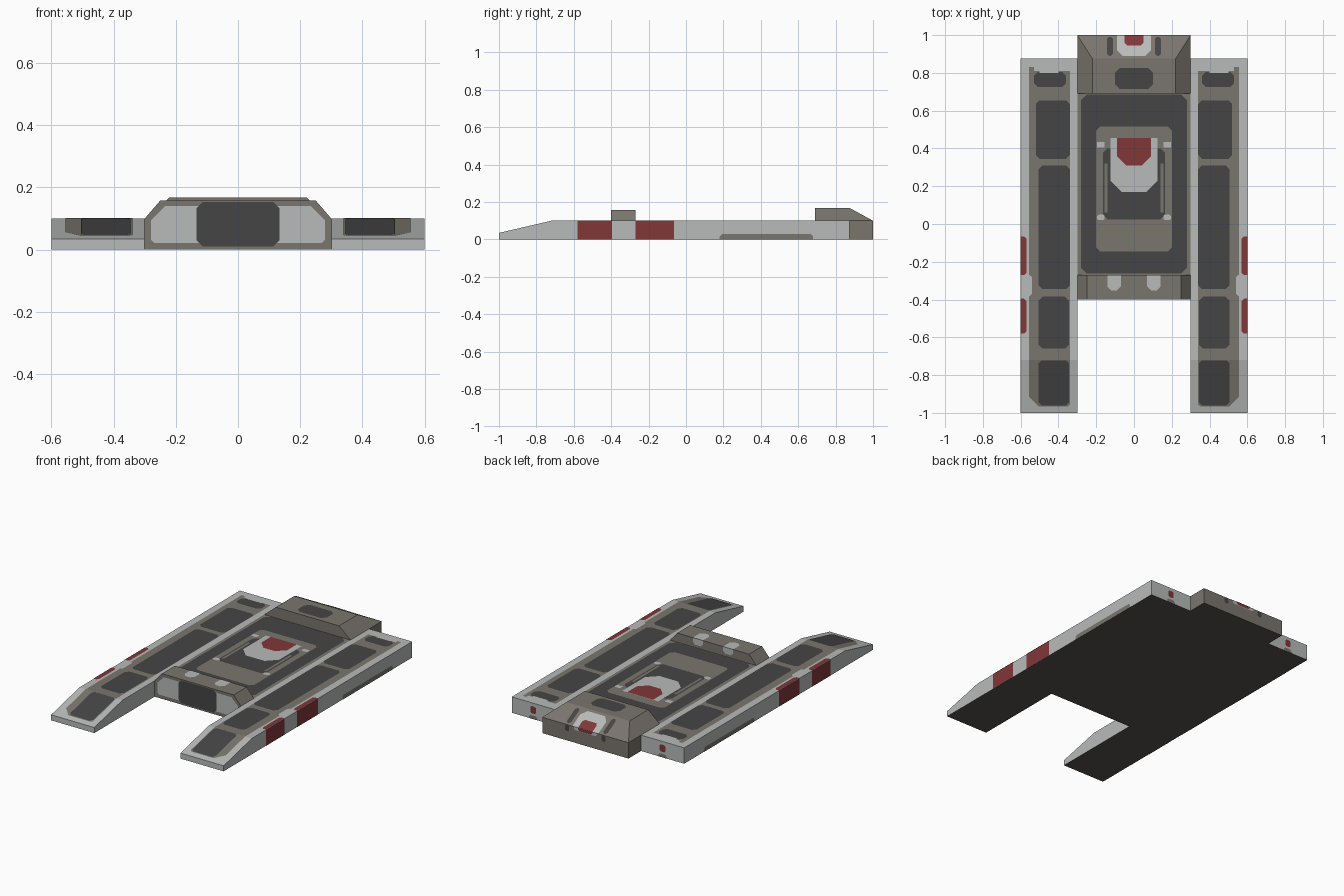
import bpy, bmesh
from mathutils import Vector

if "Cube" in bpy.data.objects:
    bpy.data.objects.remove(bpy.data.objects["Cube"])


def material(name, r, g, b):
    lin = [((c / 255 + 0.055) / 1.055) ** 2.4 for c in (r, g, b)]
    m = bpy.data.materials.new(name)
    m.diffuse_color = (*lin, 1)
    m.use_nodes = True
    m.node_tree.nodes["Principled BSDF"].inputs["Base Color"].default_value = m.diffuse_color
    return m


LIGHT = material("light_grey", 184, 187, 186)
TAN = material("warm_grey", 122, 118, 110)
DARK = material("dark_grey", 69, 69, 69)
RED = material("dull_red", 129, 55, 57)
UNDER = material("underside_brown", 88, 84, 79)


def finish(name, bm, mats):
    me = bpy.data.meshes.new(name)
    bm.to_mesh(me)
    bm.free()
    for m in mats:
        me.materials.append(m)
    ob = bpy.data.objects.new(name, me)
    bpy.context.collection.objects.link(ob)
    return ob


def solid(name, mat, loops):
    """Loft between two matching loops; downward faces get the underside colour."""
    bm = bmesh.new()
    a, b = [[bm.verts.new(p) for p in loop] for loop in loops]
    bm.faces.new(a)
    bm.faces.new(b)
    for i in range(len(a)):
        j = (i + 1) % len(a)
        bm.faces.new((a[i], a[j], b[j], b[i]))
    bmesh.ops.recalc_face_normals(bm, faces=bm.faces)
    for f in bm.faces:
        f.material_index = int(f.normal.z < -0.9)
    return finish(name, bm, (mat, UNDER))


def plate(name, mat, surface, box, cut=0.0, layer=1, cuts=None):
    """Thin painted panel: box (u0, u1, v0, v1) with clipped corners.
    cuts = corner clips in order low-left, low-right, high-right, high-left."""
    place, normal = surface
    n = Vector(normal).normalized()
    u0, u1, v0, v1 = box
    c = cuts or (cut,) * 4
    pts = [(u0, v0 + c[0]), (u0 + c[0], v0), (u1 - c[1], v0), (u1, v0 + c[1]),
           (u1, v1 - c[2]), (u1 - c[2], v1), (u0 + c[3], v1), (u0, v1 - c[3])]
    bm = bmesh.new()
    bm.faces.new([bm.verts.new(Vector(place(*p)) + n * 0.0012 * layer) for p in pts])
    bmesh.ops.remove_doubles(bm, verts=bm.verts, dist=1e-5)
    bm.normal_update()
    for f in bm.faces:
        if f.normal.dot(n) < 0:
            f.normal_flip()
    return finish(name, bm, (mat,))


# Side pontoons with ramped noses
K = 0.065 / 0.28
for s, side in ((-1, "left"), (1, "right")):
    prof = [(-1, 0), (0.875, 0), (0.875, 0.1), (-0.72, 0.1), (-1, 0.035)]
    solid(side + "_pontoon", LIGHT,
          [[(s * x, y, z) for y, z in prof] for x in (0.3, 0.6)])
    top = (lambda u, v: (s * u, v, 0.1), (0, 0, 1))
    ramp = (lambda u, v: (s * u, v, 0.1 + K * (v + 0.72)), (0, -K, 1))
    outer = (lambda u, v: (s * 0.6, u, v), (s, 0, 0))
    back = (lambda u, v: (s * u, 0.875, v), (0, 1, 0))
    # walkway and dark deck panels
    plate(side + "_walkway", TAN, top, (0.34, 0.555, -0.72, 0.81))
    plate(side + "_walkway_tip", TAN, top, (0.53, 0.555, 0.81, 0.83))
    plate(side + "_ramp_walkway", TAN, ramp, (0.34, 0.555, -0.965, -0.72),
          cuts=(0.01, 0.05, 0, 0))
    plate(side + "_ramp_panel", DARK, ramp, (0.345, 0.505, -0.96, -0.722), 0.015, 2)
    for box in ((0.345, 0.505, -0.66, -0.385), (0.34, 0.505, -0.345, 0.31),
                (0.34, 0.52, 0.345, 0.655), (0.36, 0.53, 0.725, 0.805)):
        plate(side + "_deck_panel", DARK, top, box, 0.02, 2)
    plate(side + "_rear_notch", LIGHT, top, (0.40, 0.50, 0.80, 0.815), 0, 3)
    plate(side + "_step_mark", LIGHT, top, (0.54, 0.575, -0.38, -0.27), 0.012, 2)
    # red edge stripes wrapping over the side
    for a, b in ((-0.58, -0.395), (-0.27, -0.065)):
        plate(side + "_red_side", RED, outer, (a, b, 0, 0.1))
        plate(side + "_red_edge", RED, top, (0.57, 0.6, a, b), cuts=(0.012, 0, 0, 0.012), layer=2)
    plate(side + "_side_scuff", TAN, outer, (0.18, 0.68, 0, 0.028), cuts=(0, 0, 0.012, 0.012))
    plate(side + "_tail_lamp", RED, back, (0.43, 0.47, 0.035, 0.08), 0.008)
    plate(side + "_tail_scuff", TAN, back, (0.42, 0.48, 0, 0.022), cuts=(0, 0, 0.012, 0.012))

# Central hull
rect = [(-0.3, 0), (0.3, 0), (0.3, 0.1), (-0.3, 0.1)]
solid("hull", TAN, [[(x, y, z) for x, z in rect] for y in (-0.27, 0.69)])

# Front cabin bar with chamfered shoulders
bar = [(-0.3, 0), (0.3, 0), (0.3, 0.1), (0.25, 0.158), (-0.25, 0.158), (-0.3, 0.1)]
solid("front_bar", TAN, [[(x, y, z) for x, z in bar] for y in (-0.4, -0.27)])

# Rear housing: shouldered front, sloping down to the stern
high = [(-0.3, 0), (0.3, 0), (0.3, 0.1), (0.22, 0.168), (-0.22, 0.168), (-0.3, 0.1)]
low = [(-0.3, 0), (0.3, 0), (0.3, 0.1), (-0.3, 0.1)]
bm = bmesh.new()
f, m = [[bm.verts.new((x, y, z)) for x, z in high] for y in (0.69, 0.875)]
e = [bm.verts.new((x, 1, z)) for x, z in low]
bm.faces.new(f)
bm.faces.new(e)
for i in range(6):
    j = (i + 1) % 6
    bm.faces.new((f[i], f[j], m[j], m[i]))
for q in ((m[0], m[1], e[1], e[0]), (m[1], m[2], e[2], e[1]), (m[2], m[3], e[2]),
          (m[3], m[4], e[3], e[2]), (m[4], m[5], e[3]), (m[5], m[0], e[0], e[3])):
    bm.faces.new(q)
bmesh.ops.recalc_face_normals(bm, faces=bm.faces)
for q in bm.faces:
    q.material_index = int(q.normal.z < -0.9)
finish("rear_housing", bm, (TAN, UNDER))

# Hull deck paint, nested from the outside in
deck = (lambda u, v: (u, v, 0.1), (0, 0, 1))
plate("deck_ring", DARK, deck, (-0.28, 0.28, -0.262, 0.685), 0.03, 1)
plate("deck_inner", TAN, deck, (-0.2, 0.2, -0.145, 0.515), 0.02, 2)
plate("hatch", DARK, deck, (-0.165, 0.165, 0.025, 0.40), 0.025, 3)
plate("hatch_front", TAN, deck, (-0.2, 0.2, -0.145, 0.02), 0.02, 3)
plate("hatch_window", LIGHT, deck, (-0.125, 0.125, 0.17, 0.455), cuts=(0.06, 0.06, 0, 0), layer=4)
plate("hatch_red", RED, deck, (-0.09, 0.09, 0.31, 0.455), cuts=(0.05, 0.05, 0, 0), layer=5)

# Front bar paint
face = (lambda u, v: (u, -0.4, v), (0, -1, 0))
bar_top = (lambda u, v: (u, v, 0.158), (0, 0, 1))
bar_back = (lambda u, v: (u, -0.27, v), (0, 1, 0))
plate("windscreen", DARK, face, (-0.133, 0.133, 0.01, 0.153), 0.02, 2)

# Rear housing paint
roof = (lambda u, v: (u, v, 0.168), (0, 0, 1))
S = 0.068 / 0.125
slope = (lambda u, v: (u, v, 0.1 + S * (1 - v)), (0, S, 1))
stern = (lambda u, v: (u, 1, v), (0, 1, 0))
plate("roof_panel", DARK, roof, (-0.1, 0.1, 0.715, 0.825), 0.025)
plate("slope_light", LIGHT, slope, (-0.09, 0.09, 0.89, 1), cuts=(0.03, 0.03, 0, 0))
plate("slope_red", RED, slope, (-0.05, 0.05, 0.945, 1), cuts=(0.012, 0.012, 0, 0), layer=2)
plate("stern_light", LIGHT, stern, (-0.08, 0.08, 0.08, 0.1), cuts=(0.01, 0.01, 0, 0))
plate("stern_red", RED, stern, (-0.05, 0.05, 0.082, 0.1), cuts=(0.01, 0.01, 0, 0), layer=2)


def span(s, a, b):
    return tuple(sorted((s * a, s * b)))


# Paired details on both sides of the centre line
for s in (-1, 1):
    plate("headlamp_panel", LIGHT, face, (*span(s, 0.125, 0.28), 0.022, 0.14),
          cuts=(0, 0.01, 0.045, 0) if s > 0 else (0.01, 0, 0, 0.045))
    plate("bar_lamp_top", LIGHT, bar_top, (*span(s, 0.07, 0.14), -0.352, -0.27),
          cuts=(0.02, 0.02, 0, 0))
    plate("bar_lamp_back", LIGHT, bar_back, (*span(s, 0.07, 0.14), 0.118, 0.158),
          cuts=(0.015, 0.015, 0, 0))
    plate("slope_vent", DARK, slope, (*span(s, 0.112, 0.142), 0.89, 0.99), 0.01)
    plate("stern_vent", DARK, stern, (*span(s, 0.112, 0.142), 0.06, 0.098), 0.008)
    plate("hatch_bolt_rear", LIGHT, deck, (*span(s, 0.155, 0.195), 0.405, 0.435), 0, 4)
    plate("hatch_bolt_front", LIGHT, deck, (*span(s, 0.155, 0.195), 0.02, 0.05), 0.008, 4)
    plate("hatch_rail", TAN, deck, (*span(s, 0.14, 0.155), 0.06, 0.32), 0, 4)
